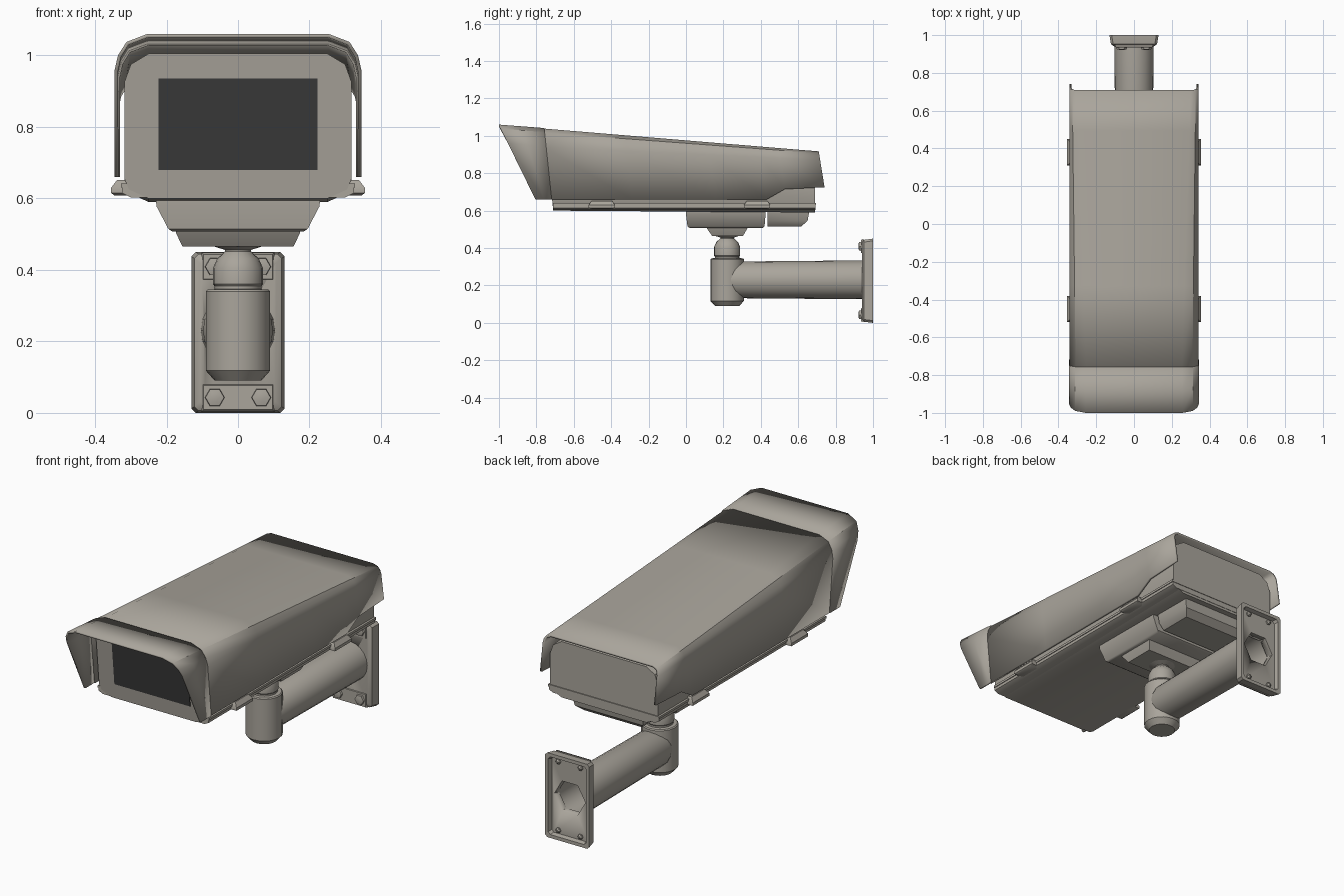
import bpy, bmesh
from math import pi, cos, sin
from mathutils import Matrix, Vector

cube = bpy.data.objects.get("Cube")
if cube:
    bpy.data.objects.remove(cube, do_unlink=True)


def material(name, rgb):
    m = bpy.data.materials.new(name)
    m.use_nodes = True
    m.diffuse_color = (*rgb, 1)
    m.node_tree.nodes["Principled BSDF"].inputs["Base Color"].default_value = (*rgb, 1)
    return m


GREY = material("warm_grey", (0.40, 0.375, 0.33))
DARK = material("dark_glass", (0.042, 0.042, 0.042))


def finish(name, bm, mat=GREY, angle=35, open_shell=False):
    bmesh.ops.recalc_face_normals(bm, faces=bm.faces)
    if open_shell:
        top_face = max(bm.faces, key=lambda f: f.calc_center_median().z)
        if top_face.normal.z < 0:
            bmesh.ops.reverse_faces(bm, faces=bm.faces)
    mesh = bpy.data.meshes.new(name)
    bm.to_mesh(mesh)
    bm.free()
    obj = bpy.data.objects.new(name, mesh)
    bpy.context.collection.objects.link(obj)
    mesh.materials.append(mat)
    bpy.ops.object.select_all(action='DESELECT')
    obj.select_set(True)
    bpy.context.view_layer.objects.active = obj
    bpy.ops.object.shade_smooth_by_angle(angle=angle * pi / 180)
    return obj


def loft(name, rings, closed=True, caps=True, **kw):
    """Skin a row of equal-length point rings."""
    bm = bmesh.new()
    rows = [[bm.verts.new(p) for p in ring] for ring in rings]
    n = len(rows[0])
    for a, b in zip(rows, rows[1:]):
        for i in range(n if closed else n - 1):
            j = (i + 1) % n
            bm.faces.new((a[i], a[j], b[j], b[i]))
    if closed and caps:
        bm.faces.new(rows[0])
        bm.faces.new(rows[-1])
    return finish(name, bm, open_shell=not closed, **kw)


def lathe(name, profile, matrix, sides=20, caps=True):
    """Turn (radius, height) points around local z."""
    rings = [[matrix @ Vector((r * cos(2 * pi * i / sides), r * sin(2 * pi * i / sides), h))
              for i in range(sides)] for r, h in profile]
    return loft(name, rings, caps=caps)


def rect(x0, x1, y0, y1, z):
    return [(x0, y0, z), (x1, y0, z), (x1, y1, z), (x0, y1, z)]


def solidify(obj, thickness):
    mod = obj.modifiers.new("thickness", 'SOLIDIFY')
    mod.thickness = thickness
    mod.offset = -1


def mirrored(half):
    return [(-x, z) for x, z in half] + [(x, z) for x, z in reversed(half)]


# Sloping roof line and raked ends shared by the cover and visor
def top(y):
    return 1.04 - (y + 0.77) * 0.084


def cover_front(z):
    return -0.73 - 0.04 * (z - 0.66) / 0.38


def cover_back(z):
    return 0.74 - 0.03 * (z - 0.73) / 0.185


def visor_front(z):
    return -0.81 - 0.19 * (z - 0.67) / 0.39


def cover_bottom(y):
    return 0.66 + 0.065 * min(max((y - 0.4) / 0.1, 0), 1)


def shell_ring(t, front, back, grow):
    """One cross-section of the folded sheet, with rounded upper corners."""
    base_y = front(1) + t * (back(1) - front(1))
    k = 1 - 0.55 * min(max((base_y + 0.77) / 1.48, 0), 1)
    w = 0.342 + grow
    drops = [(w, None), (w, 0.10 * k), (w - 0.009 * k, 0.06 * k),
             (w - 0.033 * k, 0.022 * k), (w - 0.09 * k, 0)]
    ring = []
    for x, d in drops:
        z = cover_bottom(base_y) if d is None else top(base_y) + grow - d
        ring.append((x, front(z) + t * (back(z) - front(z)), z))
    return [(-x, y, z) for x, y, z in ring] + [(x, y, z) for x, y, z in reversed(ring)]


# Sun cover: stations cluster where the lower edge steps up
cover = loft("sun_cover", [shell_ring(t, cover_front, cover_back, 0)
                           for t in (0, 0.3, 0.6, 0.785, 0.855, 1)], closed=False)
solidify(cover, 0.012)

# Visor continues the cover forward with a raked front edge
visor = loft("visor", [shell_ring(t, visor_front, lambda z: cover_front(z) + 0.012, 0.003)
                       for t in (0, 0.5, 1)], closed=False)
solidify(visor, 0.01)


# Housing body under the cover
def body_ring(y, bottom, rake):
    t = top(y)
    half = [(0.25, bottom), (0.305, bottom + 0.025), (0.318, bottom + 0.055),
            (0.318, t - 0.11), (0.30, t - 0.06), (0.25, t - 0.03)]
    return [(x, y - rake * (z - bottom), z) for x, z in mirrored(half)]


loft("housing", [body_ring(-0.71, 0.60, 0.1), body_ring(0.69, 0.59, 0)])

# Window plate lying on the raked front of the housing
def window_ring(offset):
    return [(x, -0.71 - 0.1 * (z - 0.60) - offset, z)
            for x, z in ((-0.223, 0.68), (0.223, 0.68), (0.223, 0.935), (-0.223, 0.935))]


loft("window", [window_ring(-0.002), window_ring(0.004)], mat=DARK)

# Seam lip round the lower tray
loft("tray_lip", [rect(-0.328, 0.328, -0.712, 0.695, z) for z in (0.63, 0.642)])
loft("tray_side", [rect(-w, w, -0.71, 0.692, z) for w, z in ((0.30, 0.603), (0.324, 0.615), (0.324, 0.632))])

# Side latches
for side, label in ((1, "left"), (-1, "right")):
    for y, place in ((-0.45, "front"), (0.38, "rear")):
        rings = [rect(side * 0.30, side * x, y - d, y + d, z)
                 for x, d, z in ((0.345, 0.05, 0.608), (0.355, 0.07, 0.615),
                                 (0.355, 0.07, 0.63), (0.338, 0.055, 0.652))]
        loft(f"{label}_{place}_latch", rings)

# Tapered mounting blocks under the housing
loft("mount_block", [rect(-w, w, a, b, z) for w, a, b, z in
                     ((0.23, 0.0, 0.425, 0.60), (0.228, 0.0, 0.425, 0.578),
                      (0.195, 0.008, 0.42, 0.515), (0.185, 0.02, 0.41, 0.508))])
loft("rear_block", [rect(-w, w, 0.437, b, z) for w, b, z in
                    ((0.21, 0.66, 0.60), (0.20, 0.65, 0.545), (0.17, 0.615, 0.515))])
loft("pivot_foot", [rect(-w, w, a, b, z) for w, a, b, z in
                    ((0.175, 0.11, 0.33, 0.51), (0.172, 0.115, 0.325, 0.50),
                     (0.155, 0.14, 0.305, 0.465))])

# Ball joint and upright post
lathe("post", [(0.065, 0.09), (0.09, 0.118), (0.09, 0.34), (0.085, 0.345),
               (0.066, 0.346), (0.066, 0.355), (0.07, 0.36), (0.07, 0.405), (0.058, 0.432),
               (0.036, 0.452), (0.036, 0.456), (0.075, 0.468)],
      Matrix.Translation((0, 0.22, 0)))

# Hollow arm running back to the wall
along_y = Matrix.Translation((0, 0, 0.23)) @ Matrix.Rotation(-pi / 2, 4, 'X')
lathe("arm", [(0.08, 0.22), (0.098, 0.27), (0.104, 0.96), (0.09, 0.96), (0.085, 0.30)], along_y)


# Wall plate: bevelled front, recessed back, hexagonal cable opening
def plate_ring(hw, y, inset):
    c = 0.012
    z0, z1 = inset, 0.45 - inset
    return [(-hw + c, y, z0), (hw - c, y, z0), (hw, y, z0 + c), (hw, y, z1 - c),
            (hw - c, y, z1), (-hw + c, y, z1), (-hw, y, z1 - c), (-hw, y, z0 + c)]


plate = loft("wall_plate", [plate_ring(0.105, 0.94, 0.02), plate_ring(0.122, 0.952, 0.006),
                            plate_ring(0.13, 0.998, 0), plate_ring(0.13, 1.0, 0),
                            plate_ring(0.112, 1.0, 0.018), plate_ring(0.106, 0.978, 0.024)])
cutter = lathe("opening_cutter", [(0.092, 0.90), (0.092, 1.1)], along_y, sides=6)
cutter.hide_render = True
cutter.hide_set(True)
cut = plate.modifiers.new("opening", 'BOOLEAN')
cut.operation = 'DIFFERENCE'
cut.object = cutter

# Bolt pads and hexagonal bolts
for z, label in ((0.043, "lower"), (0.409, "upper")):
    loft(f"{label}_bolt_pad", [[(x * w, y, z + h * d) for x, h in
                                ((-1, -1), (1, -1), (1, 1), (-1, 1))]
                               for w, d, y in ((0.102, 0.04, 0.95), (0.096, 0.034, 0.935))])
    for x, side in ((0.065, "left"), (-0.065, "right")):
        axis = Matrix.Translation((x, 0, z)) @ Matrix.Rotation(-pi / 2, 4, 'X')
        lathe(f"{side}_{label}_bolt", [(0.012, 0.922), (0.026, 0.925), (0.028, 0.938),
                                       (0.014, 0.94), (0.014, 0.985), (0.005, 0.995)],
              axis, sides=6)
